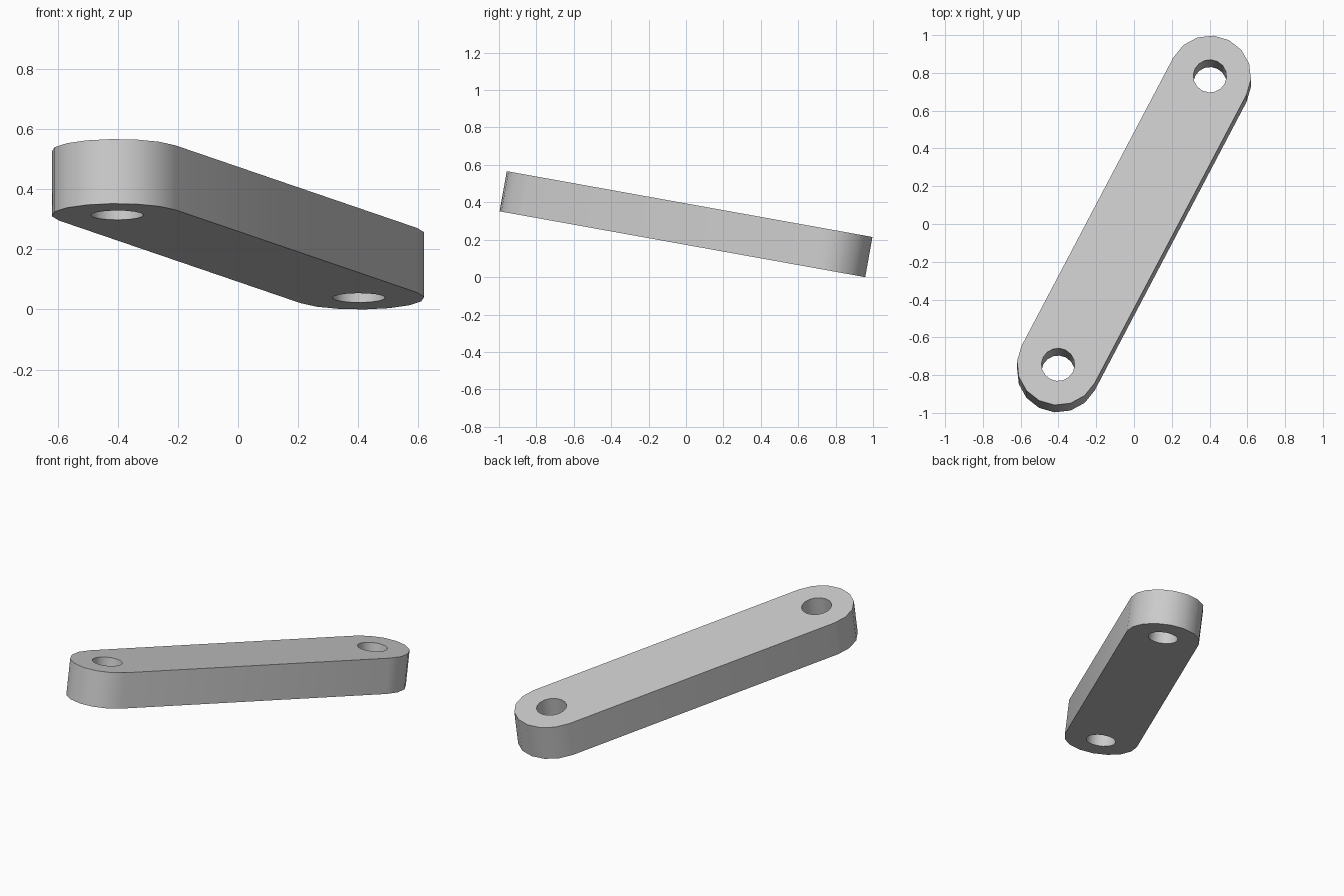
import bpy
import bmesh
import math
from mathutils import Matrix

if "Cube" in bpy.data.objects:
    bpy.data.objects.remove(bpy.data.objects["Cube"])

END_X, END_Y = 0.402, 0.776     # pivot centre at the far end
RADIUS, HOLE, THICK = 0.218, 0.088, 0.218
TILT = math.radians(-10.2)
STEPS = 8                       # facets per rounded end

grey = bpy.data.materials.new("light grey")
grey.use_nodes = True
colour = (0.6, 0.6, 0.6, 1)
grey.diffuse_color = colour
grey.node_tree.nodes["Principled BSDF"].inputs["Base Color"].default_value = colour

bm = bmesh.new()


def arc(sign, radius, start, count):
    """Vertices around one pivot, stepping by one facet angle."""
    return [bm.verts.new((sign * END_X + radius * math.cos(start + i * math.pi / STEPS),
                          sign * END_Y + radius * math.sin(start + i * math.pi / STEPS),
                          -THICK / 2)) for i in range(count)]


def loop(verts):
    return [bm.edges.new((v, verts[i - 1])) for i, v in enumerate(verts)]


# Rounded outline and the two pivot holes
along = math.atan2(END_Y, END_X)
start = along - math.pi / 2
edges = loop(arc(1, RADIUS, start, STEPS + 1) + arc(-1, RADIUS, start + math.pi, STEPS + 1))
for side in (1, -1):
    edges += loop(arc(side, HOLE, start, 2 * STEPS))

# Fill around the holes, then thicken into a plate
bmesh.ops.triangle_fill(bm, use_beauty=True, use_dissolve=False, edges=edges)
result = bmesh.ops.extrude_face_region(bm, geom=bm.faces[:])
top = [g for g in result["geom"] if isinstance(g, bmesh.types.BMVert)]
bmesh.ops.translate(bm, verts=top, vec=(0, 0, THICK))
bmesh.ops.recalc_face_normals(bm, faces=bm.faces[:])

# Tilt the bar and stand it on the ground
bmesh.ops.transform(bm, matrix=Matrix.Rotation(TILT, 4, 'X'), verts=bm.verts[:])
lowest = min(v.co.z for v in bm.verts)
bmesh.ops.translate(bm, verts=bm.verts[:], vec=(0, 0, -lowest))

mesh = bpy.data.meshes.new("link_bar")
bm.to_mesh(mesh)
bm.free()
mesh.materials.append(grey)
bar = bpy.data.objects.new("link_bar", mesh)
bpy.context.collection.objects.link(bar)

# Smooth round walls, crisp rims
bpy.ops.object.select_all(action='DESELECT')
bar.select_set(True)
bpy.context.view_layer.objects.active = bar
bpy.ops.object.shade_smooth_by_angle(angle=math.radians(30))
